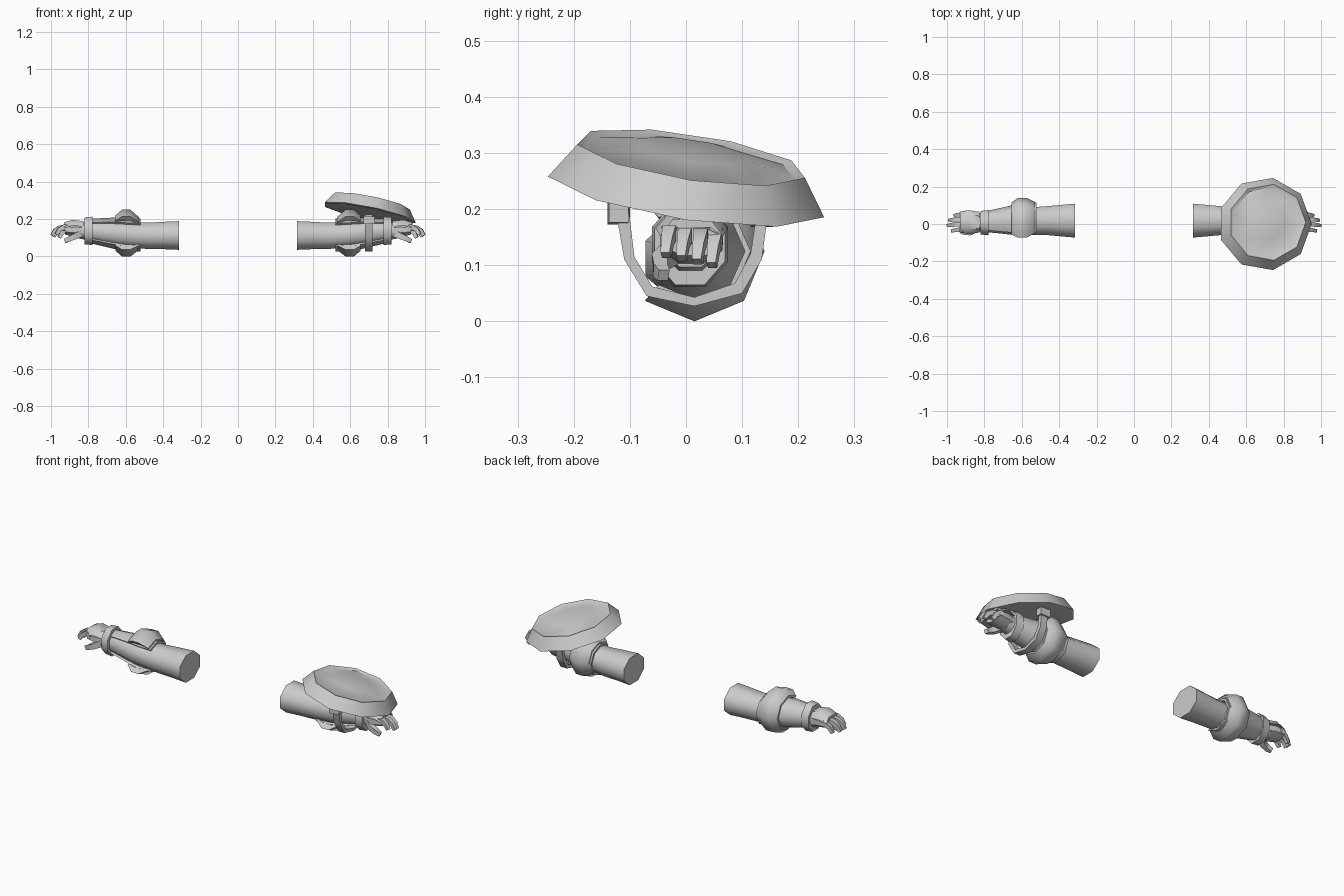
import bpy, bmesh, math
from mathutils import Vector

if "Cube" in bpy.data.objects:
    bpy.data.objects.remove(bpy.data.objects["Cube"])

grey = bpy.data.materials.new("light grey")
grey.diffuse_color = (0.6, 0.6, 0.6, 1)
grey.use_nodes = True
grey.node_tree.nodes["Principled BSDF"].inputs["Base Color"].default_value = grey.diffuse_color


def finish(name, bm, angle=50):
    bmesh.ops.recalc_face_normals(bm, faces=bm.faces)
    me = bpy.data.meshes.new(name)
    bm.to_mesh(me)
    bm.free()
    ob = bpy.data.objects.new(name, me)
    bpy.context.collection.objects.link(ob)
    me.materials.append(grey)
    bpy.ops.object.select_all(action='DESELECT')
    ob.select_set(True)
    bpy.context.view_layer.objects.active = ob
    bpy.ops.object.shade_smooth_by_angle(angle=math.radians(angle))
    return ob


def loft(name, rings, side=1, wrap=False, angle=50):
    """Skin closed rings of points; cap both ends unless the rings wrap round."""
    bm = bmesh.new()
    vs = [[bm.verts.new((side * p[0], p[1], p[2])) for p in r] for r in rings]
    n = len(vs[0])
    for i in range(len(vs) if wrap else len(vs) - 1):
        a, b = vs[i], vs[(i + 1) % len(vs)]
        for k in range(n):
            bm.faces.new((a[k], a[(k + 1) % n], b[(k + 1) % n], b[k]))
    if not wrap:
        bm.faces.new(vs[0])
        bm.faces.new(vs[-1])
    return finish(name, bm, angle)


def oval(x, yc, zc, ry, rz, n=8, lean=0):
    pts = []
    for k in range(n):
        a = 2 * math.pi * (k + 0.5) / n
        pts.append((x + lean * math.cos(a), yc + ry * math.cos(a), zc + rz * math.sin(a)))
    return pts


def digit(name, path, w, h, side):
    """Blocky finger: rectangular rings along a path, narrowing at the tip."""
    rings = []
    for i, p in enumerate(path):
        t = 1 - 0.14 * i
        d = Vector(path[min(i + 1, len(path) - 1)]) - Vector(path[max(i - 1, 0)])
        across = d.cross(Vector((0, 0, 1))).normalized() * w * t
        up = across.cross(d).normalized() * h * t
        p = Vector(p)
        rings.append([p + across + up, p - across + up, p - across - up, p + across - up])
    loft(name, rings, side, angle=30)


def open_shell(name, stations, side, span=135):
    """Shell round the back of the arm, open at the front.
    Each station: x, y centre, z centre, outer y, outer z, thickness."""
    rings = []
    for x, yc, zc, ry, rz, t in stations:
        out, inn = [], []
        for k in range(7):
            a = math.radians(-span + 2 * span * k / 6)
            c, s = math.cos(a), math.sin(a)
            out.append((x, yc + ry * c, zc + rz * s))
            inn.append((x, yc + (ry - t) * c, zc + (rz - t) * s))
        rings.append(out + inn[::-1])
    loft(name, rings, side)


for side, label in ((-1, "left"), (1, "right")):
    # Upper arm, elbow and forearm
    loft(label + "_arm", [oval(*s) for s in (
        (0.315, 0.018, 0.112, 0.098, 0.083), (0.40, 0.018, 0.112, 0.09, 0.079),
        (0.48, 0.018, 0.110, 0.082, 0.076), (0.56, 0.015, 0.114, 0.08, 0.073),
        (0.64, 0.012, 0.122, 0.077, 0.073), (0.72, 0.010, 0.130, 0.065, 0.066),
        (0.79, 0.008, 0.135, 0.056, 0.055), (0.85, 0.008, 0.138, 0.05, 0.045))], side)

    # Forearm guard and flared rim behind the elbow
    open_shell(label + "_forearm_guard", (
        (0.52, 0.02, 0.114, 0.095, 0.088, 0.012), (0.60, 0.018, 0.118, 0.095, 0.088, 0.012),
        (0.66, 0.014, 0.124, 0.084, 0.084, 0.012), (0.78, 0.009, 0.135, 0.062, 0.067, 0.01)), side)
    # Elbow guard
    open_shell(label + "_elbow_guard", (
        (0.53, 0.02, 0.122, 0.098, 0.088, 0.01), (0.575, 0.015, 0.125, 0.125, 0.125, 0.03),
        (0.62, 0.015, 0.125, 0.125, 0.125, 0.03), (0.655, 0.015, 0.125, 0.1, 0.095, 0.01)), side)

    # Wrist cuff
    loft(label + "_wrist_cuff", [oval(0.778, 0.007, 0.137, 0.073, 0.082),
                                 oval(0.82, 0.007, 0.137, 0.068, 0.078),
                                 oval(0.82, 0.007, 0.137, 0.05, 0.05),
                                 oval(0.778, 0.007, 0.137, 0.05, 0.05)], side, wrap=True)

    # Palm and plate over the back of the hand
    loft(label + "_palm", [oval(*s) for s in (
        (0.82, 0.008, 0.138, 0.05, 0.042), (0.87, 0.01, 0.142, 0.06, 0.04),
        (0.925, 0.013, 0.142, 0.055, 0.027))], side)
    loft(label + "_hand_plate", [
        [(x, -w + 0.01, z - 0.03), (x, -w * 0.6 + 0.01, z), (x, w * 0.6 + 0.01, z),
         (x, w + 0.01, z - 0.03), (x, w * 0.6 + 0.01, z - 0.015), (x, -w * 0.6 + 0.01, z - 0.015)]
        for x, w, z in ((0.825, 0.055, 0.188), (0.885, 0.064, 0.196), (0.93, 0.056, 0.182))], side)

    # Four bent fingers and a thumb
    for i, (y, tip) in enumerate(((-0.03, 0.975), (-0.002, 0.998), (0.026, 0.99), (0.052, 0.96))):
        digit(f"{label}_finger_{i + 1}", [
            (0.90, y, 0.152), (tip - 0.045, y, 0.157 - 0.004 * i),
            (tip - 0.02, y - 0.003, 0.143 - 0.005 * i),
            (tip - 0.004, y - 0.006, 0.118 - 0.006 * i)], 0.014, 0.016, side)
    digit(label + "_thumb", [(0.84, -0.022, 0.125), (0.875, -0.045, 0.107),
                             (0.905, -0.046, 0.092), (0.925, -0.04, 0.082)], 0.017, 0.018, side)

# Shield strap: a U under the right forearm
outer = [(-0.13, 0.225), (-0.11, 0.11), (-0.07, 0.045), (0.015, 0.027), (0.1, 0.05), (0.135, 0.11), (0.147, 0.2)]
inner = [(-0.105, 0.225), (-0.092, 0.115), (-0.06, 0.062), (0.015, 0.043), (0.087, 0.068), (0.115, 0.12), (0.127, 0.2)]
loft("shield_strap", [[(0.68, *o), (0.72, *o), (0.72, *i), (0.68, *i)]
                      for o, i in zip(outer, inner)])
# Strap brackets
for y, z in ((-0.12, 0.195), (0.135, 0.19)):
    digit("strap_bracket", [(0.67, y, z), (0.73, y, z)], 0.02, 0.022, 1)

# Shield: nine-sided dish with raised lip, shallow dome and hollow underside
bm = bmesh.new()
N = 9
normal = Vector((0.2, 0.147, 1)).normalized()


def dish_point(r, h, a):
    x, y = r * math.cos(a), r * math.sin(a)
    return Vector((0.69 + x, y, 0.2305 - 0.2 * x - 0.147 * y)) + normal * h


profile = ((0.23, -0.004), (0.25, 0.0), (0.206, 0.064), (0.19, 0.056), (0.10, 0.076))
loops = [[bm.verts.new(dish_point(r, h, 2 * math.pi * k / N)) for k in range(N)] for r, h in profile]
for a, b in zip(loops, loops[1:]):
    for k in range(N):
        bm.faces.new((a[k], a[(k + 1) % N], b[(k + 1) % N], b[k]))
for ring, h in ((loops[-1], 0.08), (loops[0], 0.025)):
    centre = bm.verts.new(dish_point(0, h, 0))
    for k in range(N):
        bm.faces.new((ring[k], ring[(k + 1) % N], centre))
shield = finish("shield", bm, 41)
shield.location.x = 0.01
